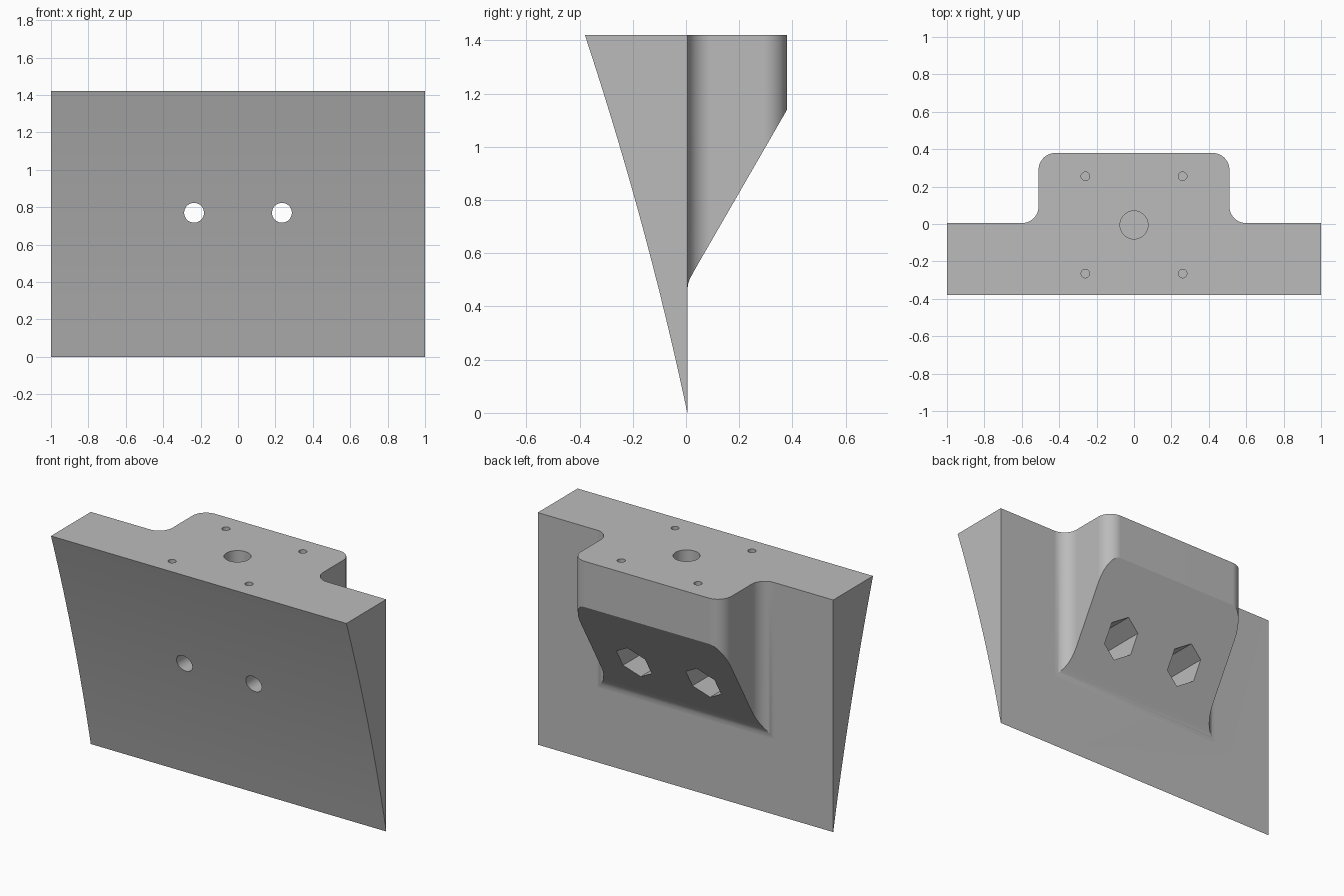
import bpy, bmesh, math
from mathutils import Matrix, Vector

if "Cube" in bpy.data.objects:
    bpy.data.objects.remove(bpy.data.objects["Cube"], do_unlink=True)

TOP, BACK, FRONT, REAR = 1.42, 0.005, -0.38, 0.38

grey = bpy.data.materials.new("plain grey")
grey.use_nodes = True
grey.diffuse_color = (0.5, 0.5, 0.5, 1)
grey.node_tree.nodes["Principled BSDF"].inputs["Base Color"].default_value = (0.5, 0.5, 0.5, 1)


def prism(name, outline, offset):
    """Extrude a closed 3D outline along an offset."""
    bm = bmesh.new()
    face = bm.faces.new([bm.verts.new(p) for p in outline])
    moved = bmesh.ops.extrude_face_region(bm, geom=[face])["geom"]
    bmesh.ops.translate(bm, vec=offset, verts=[v for v in moved if isinstance(v, bmesh.types.BMVert)])
    bmesh.ops.recalc_face_normals(bm, faces=bm.faces)
    return finish(name, bm)


def rod(name, centre, radius, depth, sides, turn):
    bm = bmesh.new()
    bmesh.ops.create_cone(bm, cap_ends=True, segments=sides, radius1=radius, radius2=radius,
                          depth=depth, matrix=Matrix.Translation(centre) @ turn)
    return finish(name, bm)


def finish(name, bm):
    mesh = bpy.data.meshes.new(name)
    bm.to_mesh(mesh)
    bm.free()
    mesh.materials.append(grey)
    obj = bpy.data.objects.new(name, mesh)
    bpy.context.collection.objects.link(obj)
    return obj


def combine(target, tool, operation):
    mod = target.modifiers.new(operation, "BOOLEAN")
    mod.operation, mod.object, mod.solver = operation, tool, "EXACT"
    bpy.context.view_layer.objects.active = target
    bpy.ops.object.modifier_apply(modifier=mod.name)
    bpy.data.objects.remove(tool, do_unlink=True)


def arc(cx, cy, r, start, end, steps=12):
    angles = [math.radians(start + (end - start) * i / steps) for i in range(steps + 1)]
    return [(cx + r * math.cos(a), cy + r * math.sin(a)) for a in angles]


# Plan: wide plate with a rounded boss blended into its back
r = 0.09
half = [(1, FRONT), (1, BACK), (0.51 + r, BACK)]
half += arc(0.51 + r, BACK + r, r, 270, 180)[1:]
half += arc(0.51 - r, REAR - r, r, 0, 90)
plan = half + [(-x, y) for x, y in reversed(half)]
bracket = prism("mounting_bracket", [(x, y, -0.1) for x, y in plan], Vector((0, 0, TOP + 0.1)))

# Side: curved front face, sloping underside of the boss
steps = 20
side = []
for i in range(steps + 1):
    t = i / steps
    side.append((BACK + (FRONT - BACK) * (0.78 * t + 0.22 * t * t), TOP * t))
side += [(FRONT - 0.05, TOP + 0.1), (REAR + 0.1, TOP + 0.1), (REAR + 0.1, 1.313), (REAR, 1.14),
         (0.03, 0.533), (0.015, 0.505), (0.008, 0.485), (BACK, 0.46)]
side_prism = prism("side_profile", [(-1.2, y, z) for y, z in side], Vector((2.4, 0, 0)))
combine(bracket, side_prism, "INTERSECT")

# Bolt holes through the front, with hexagonal nut pockets behind
along_y = Matrix.Rotation(math.radians(90), 4, "X")
for x in (-0.235, 0.235):
    combine(bracket, rod("bolt_cutter", (x, 0, 0.77), 0.053, 1.2, 32, along_y), "DIFFERENCE")
    combine(bracket, rod("nut_cutter", (x, 0.22, 0.77), 0.112, 0.56, 6, along_y), "DIFFERENCE")

# Blind holes in the top
upright = Matrix.Identity(4)
combine(bracket, rod("centre_cutter", (0, -0.005, TOP), 0.075, 0.7, 40, upright), "DIFFERENCE")
for x in (-0.26, 0.26):
    for y in (-0.265, 0.255):
        combine(bracket, rod("screw_cutter", (x, y, TOP), 0.023, 0.4, 20, upright), "DIFFERENCE")

# Smooth curves, crisp edges
bpy.ops.object.select_all(action="DESELECT")
bracket.select_set(True)
bpy.context.view_layer.objects.active = bracket
bpy.ops.object.shade_smooth_by_angle(angle=math.radians(25))
weighted = bracket.modifiers.new("even shading", "WEIGHTED_NORMAL")
weighted.keep_sharp = True
